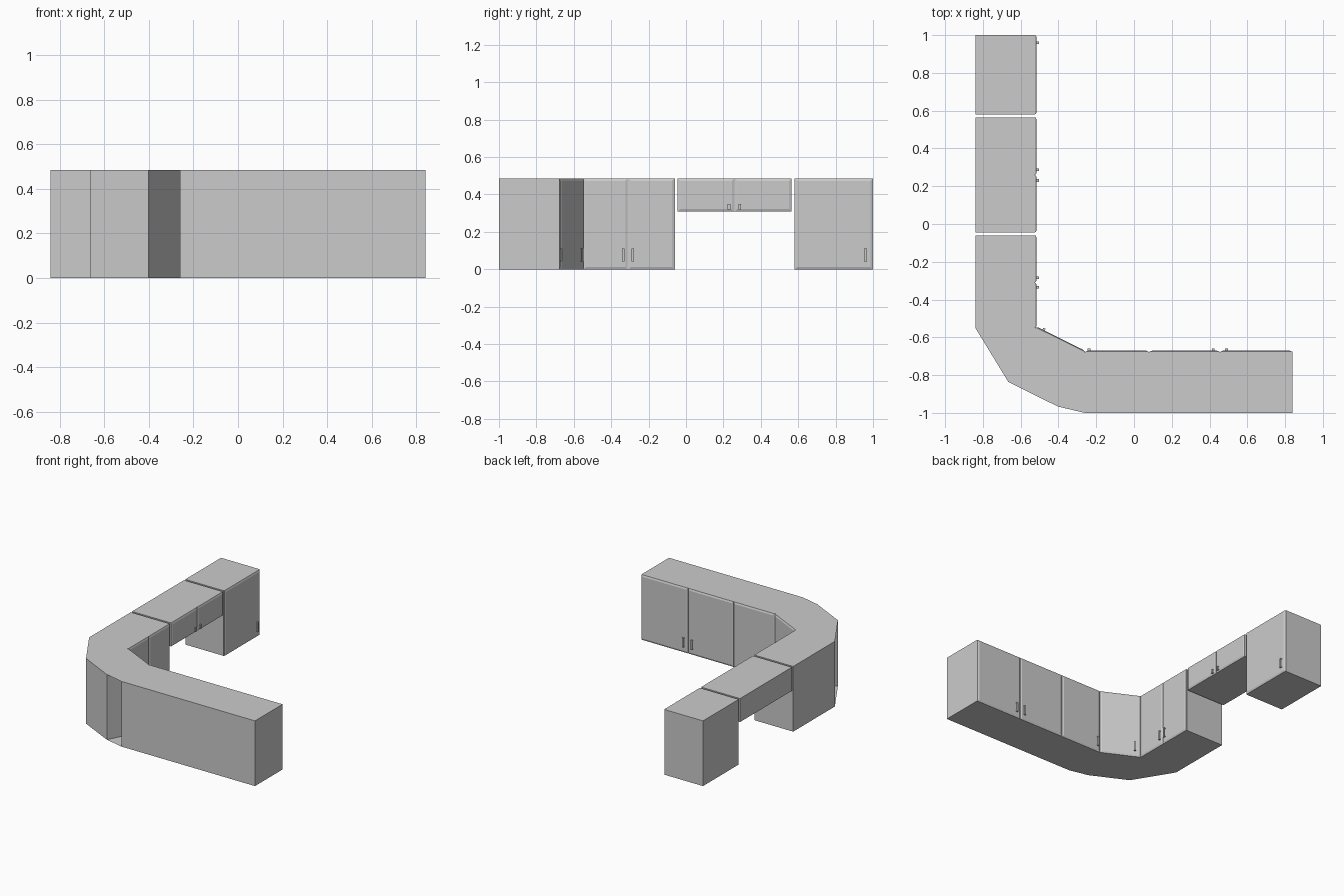
import bpy, bmesh, math
from mathutils import Matrix, Vector

if "Cube" in bpy.data.objects:
    bpy.data.objects.remove(bpy.data.objects["Cube"])

TOP = 0.485


def finish(bm, name, mat):
    bmesh.ops.recalc_face_normals(bm, faces=bm.faces)
    me = bpy.data.meshes.new(name)
    bm.to_mesh(me)
    bm.free()
    ob = bpy.data.objects.new(name, me)
    ob.matrix_world = mat
    bpy.context.collection.objects.link(ob)


def add_box(bm, lo, hi):
    lo, hi = Vector(lo), Vector(hi)
    m = Matrix.Translation((lo + hi) / 2) @ Matrix.Diagonal((*(hi - lo), 1))
    bmesh.ops.create_cube(bm, size=1, matrix=m)


def door(name, mat, x0, x1, z0, z1):
    # slab with a wide chamfer around its front face
    bm = bmesh.new()
    add_box(bm, (x0 + .002, 0, z0), (x1 - .002, .004, z1))
    bm.normal_update()
    front = max(bm.faces, key=lambda f: f.normal.y)
    bmesh.ops.inset_individual(bm, faces=[front], thickness=.018)
    for v in front.verts:
        v.co.y += .005
    finish(bm, name, mat)


def handle(name, mat, x, z0, z1):
    # U-shaped pull: bar and two feet
    bm = bmesh.new()
    w = .007
    add_box(bm, (x - w, .015, z0), (x + w, .020, z1))
    for z in (z0, z1 - .006):
        add_box(bm, (x - w, .007, z), (x + w, .015, z + .006))
    finish(bm, name, mat)


def cabinet(name, origin, angle, width, depth, z0, doors, hz=(.042, .112)):
    """Local frame: x along the width, +y out of the front."""
    mat = Matrix.Translation((*origin, 0)) @ Matrix.Rotation(angle, 4, 'Z')
    bm = bmesh.new()
    add_box(bm, (0, -depth, z0), (width, 0, TOP))
    finish(bm, name + "_body", mat)
    for i, (x0, x1, hx) in enumerate(doors, 1):
        door(f"{name}_door_{i}", mat, x0, x1, z0, TOP)
        handle(f"{name}_handle_{i}", mat, hx, *hz)


# Long run along the front, doors facing +y
cabinet("long_cabinet", (-.26, -.68), 0, 1.10, .32, 0,
        [(0, .34, .022), (.34, .715, .68), (.715, 1.10, .75)])

# Diagonal corner cabinet
a, b = Vector((-.523, -.55)), Vector((-.26, -.68))
d = b - a
cabinet("corner_cabinet", a, math.atan2(d.y, d.x), d.length, .32, 0,
        [(0, d.length, .045)])

# Left run, doors facing +x
R = -math.pi / 2
X, D = -.524, .316
cabinet("side_cabinet", (X, -.06), R, .49, D, 0,
        [(0, .25, .225), (.25, .49, .275)])
cabinet("short_cabinet", (X, .565), R, .61, D, .31,
        [(0, .305, .278), (.305, .61, .335)], (.32, .348))
cabinet("end_cabinet", (X, 1.0), R, .42, D, 0, [(0, .42, .04)])

# Top and bottom fillers closing the wedges beside the corner (open at the back)
back = Vector((d.y, -d.x)).normalized() * .32
wedges = {"right": (b, (-.26, -1), b + back),
          "left": (a, a + back, (-.84, -.55))}
for side, pts in wedges.items():
    for label, z in (("bottom", 0), ("top", TOP)):
        bm = bmesh.new()
        f = bm.faces.new([bm.verts.new((p[0], p[1], z)) for p in pts])
        f.normal_update()
        if (f.normal.z > 0) != (z > 0):
            f.normal_flip()
        me = bpy.data.meshes.new("filler")
        bm.to_mesh(me)
        bm.free()
        ob = bpy.data.objects.new(f"{side}_{label}_filler", me)
        bpy.context.collection.objects.link(ob)
